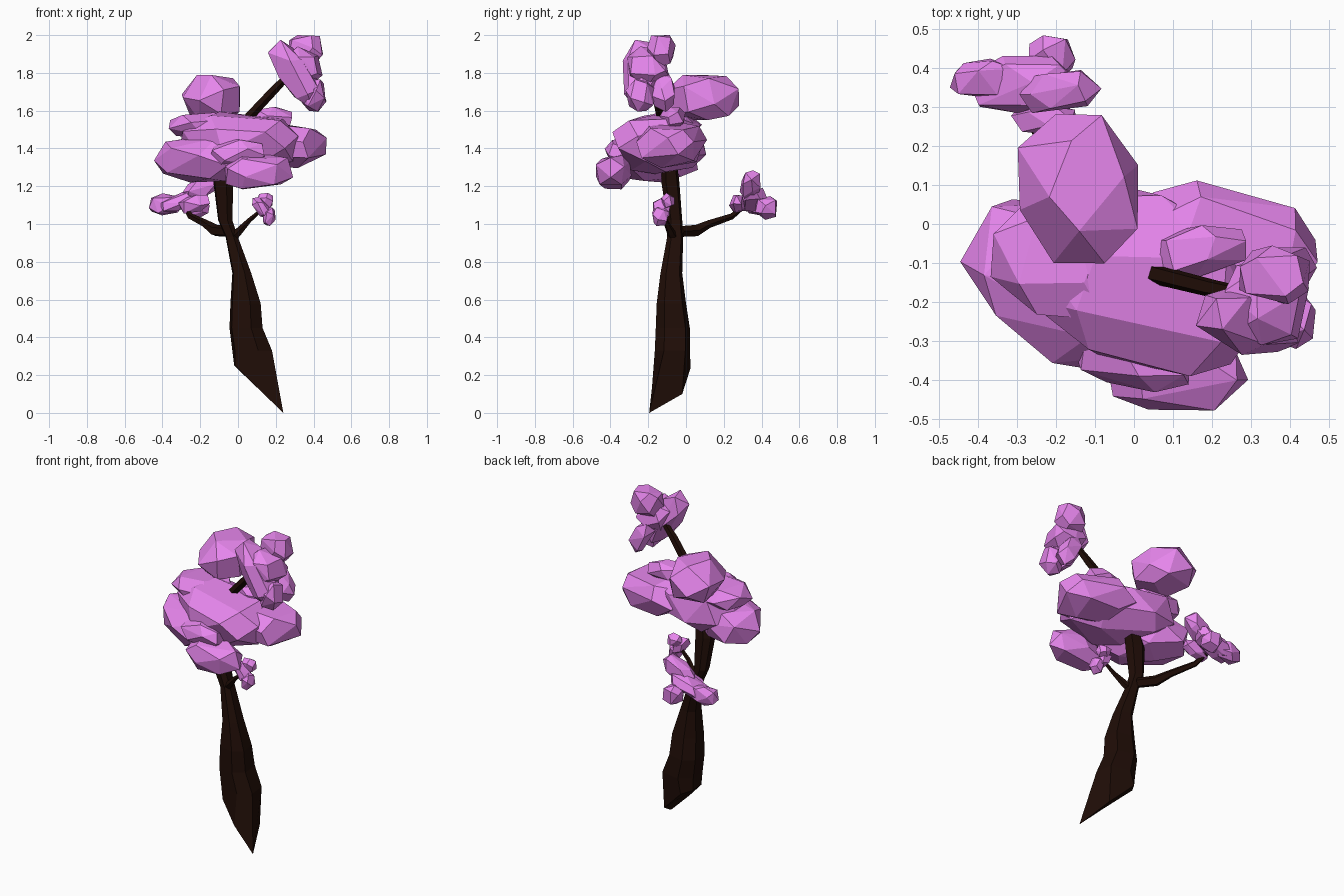
import bpy, bmesh, math, random
from mathutils import Vector, Euler


def material(name, color):
    m = bpy.data.materials.new(name)
    m.diffuse_color = color
    return m


LEAF = material("pink_leaves", (0.8, 0.24, 0.85, 1))
BARK = material("dark_bark", (0.014, 0.004, 0.002, 1))


def finish(bm, name, mat):
    bmesh.ops.recalc_face_normals(bm, faces=bm.faces)
    me = bpy.data.meshes.new(name)
    bm.to_mesh(me)
    bm.free()
    me.materials.append(mat)
    ob = bpy.data.objects.new(name, me)
    bpy.context.collection.objects.link(ob)
    return ob


def loft(name, rings):
    bm = bmesh.new()
    loops = [[bm.verts.new(p) for p in r] for r in rings]
    n = len(loops[0])
    for a, b in zip(loops, loops[1:]):
        for i in range(n):
            j = (i + 1) % n
            bm.faces.new((a[i], a[j], b[j], b[i]))
    bm.faces.new(loops[0])
    bm.faces.new(loops[-1])
    return finish(bm, name, BARK)


def bulge(v, e):
    # pushes a -1..1 coordinate outward for boxier shapes
    return math.copysign(abs(v) ** e, v)


def section(x0, x1, y0, y1, z):
    pts = []
    for i in range(6):
        a = math.radians(60 * i - 20)
        pts.append(((x0 + x1) / 2 + (x1 - x0) / 2 * bulge(math.cos(a) / 0.94, 0.7),
                    (y0 + y1) / 2 + (y1 - y0) / 2 * bulge(math.sin(a) / 0.985, 0.7), z))
    return pts


def branch(name, path):
    # path entries: x, y, z, radius
    pts = [Vector(p[:3]) for p in path]
    rings = []
    for i, p in enumerate(pts):
        d = pts[min(i + 1, len(pts) - 1)] - pts[max(i - 1, 0)]
        u = d.cross(Vector((0.1, -0.2, 1))).normalized()
        v = d.cross(u).normalized()
        rings.append([p + path[i][3] * (u * math.cos(k * math.tau / 5) + v * math.sin(k * math.tau / 5))
                      for k in range(5)])
    return loft(name, rings)


def blob(bm, rng, c, r, yaw=0, tilt=0, n=20):
    # faceted convex clump: jittered spiral points on a unit sphere, hulled
    pts = []
    for i in range(n):
        z = 1 - 2 * (i + 0.5) / n
        a = i * 2.39996 + rng.uniform(-0.3, 0.3)
        s = math.sqrt(1 - z * z)
        pts.append(Vector((s * math.cos(a), s * math.sin(a), z)))
    rot0 = Euler([rng.uniform(0, 6) for _ in range(3)]).to_matrix()
    pts = [rot0 @ p for p in pts]
    lo = [min(p[k] for p in pts) for k in range(3)]
    hi = [max(p[k] for p in pts) for k in range(3)]
    rot = Euler((0, math.radians(tilt), math.radians(yaw))).to_matrix()
    part = bmesh.new()
    for p in pts:
        q = Vector([bulge(2 * (p[k] - lo[k]) / (hi[k] - lo[k]) - 1, 0.82) * r[k] for k in range(3)])
        part.verts.new(Vector(c) + rot @ q)
    bmesh.ops.convex_hull(part, input=part.verts)
    bmesh.ops.dissolve_limit(part, angle_limit=0.2, verts=part.verts, edges=part.edges)
    tmp = bpy.data.meshes.new("tmp")
    part.to_mesh(tmp)
    part.free()
    bm.from_mesh(tmp)
    bpy.data.meshes.remove(tmp)


def clump(name, seed, blobs):
    rng = random.Random(seed)
    bm = bmesh.new()
    for b in blobs:
        blob(bm, rng, *b)
    return finish(bm, name, LEAF)


# Trunk with a slanted cut base, narrowing at the fork
base = [(0.24, -0.195, 0.0), (0.165, -0.02, 0.1), (0.02, 0.025, 0.24),
        (-0.02, -0.04, 0.25), (-0.015, -0.13, 0.25), (0.1, -0.18, 0.135)]
loft("trunk", [base,
               section(-0.03, 0.18, -0.165, 0.02, 0.33),
               section(-0.045, 0.13, -0.16, 0.02, 0.45),
               section(-0.04, 0.12, -0.155, 0.0, 0.58),
               section(-0.03, 0.07, -0.135, -0.02, 0.74),
               section(-0.065, 0.0, -0.1, -0.015, 0.93),
               section(-0.105, -0.03, -0.1, -0.02, 1.02),
               section(-0.13, -0.025, -0.13, -0.035, 1.22),
               section(-0.09, -0.01, -0.13, -0.06, 1.42)])

# Side branches
branch("left_branch", [(-0.05, -0.03, 0.96, 0.03), (-0.12, 0.05, 0.965, 0.032),
                       (-0.17, 0.12, 1.0, 0.022), (-0.25, 0.24, 1.04, 0.017),
                       (-0.28, 0.3, 1.09, 0.014)])
branch("right_branch", [(-0.04, -0.06, 0.92, 0.03), (0.0, -0.08, 0.955, 0.022),
                        (0.06, -0.11, 1.02, 0.013), (0.13, -0.12, 1.08, 0.009)])
branch("top_branch", [(-0.05, -0.09, 1.38, 0.035), (0.06, -0.13, 1.57, 0.026),
                      (0.2, -0.165, 1.72, 0.024), (0.3, -0.18, 1.82, 0.015)])

# Main crown
clump("main_crown", 4, [
    ((0.01, -0.14, 1.43), (0.33, 0.22, 0.165), -22, 0, 24),
    ((-0.19, -0.155, 1.345), (0.26, 0.17, 0.125), -38, 0, 22),
    ((0.22, -0.08, 1.42), (0.245, 0.175, 0.12), -12, 4, 22),
    ((0.11, -0.385, 1.28), (0.18, 0.095, 0.09), -4, -4, 18),
    ((-0.17, -0.09, 1.52), (0.2, 0.16, 0.07), -20, 0, 18),
    ((0.17, -0.07, 1.56), (0.12, 0.065, 0.06), 10, 0, 16),
    ((0.0, -0.34, 1.38), (0.15, 0.08, 0.07), -10, 0, 16)])
clump("crown_dome", 8, [((-0.14, 0.09, 1.67), (0.16, 0.2, 0.12), 12, 0, 18)])

# Upper right clump
clump("upper_clump", 11, [
    ((0.31, -0.24, 1.79), (0.2, 0.095, 0.085), 0, 55, 18),
    ((0.36, -0.13, 1.915), (0.09, 0.075, 0.085), 0, 0, 16),
    ((0.34, -0.2, 1.83), (0.11, 0.11, 0.1), 0, 40, 16),
    ((0.39, -0.12, 1.7), (0.11, 0.06, 0.055), 0, 60, 14),
    ((0.4, -0.24, 1.68), (0.065, 0.08, 0.085), 0, 0, 14)])

# Left back clump
clump("left_clump", 15, [
    ((-0.385, 0.37, 1.105), (0.09, 0.05, 0.058), 10, -5, 16),
    ((-0.28, 0.36, 1.13), (0.14, 0.075, 0.045), 5, -20, 16),
    ((-0.19, 0.34, 1.195), (0.11, 0.05, 0.055), 10, -35, 16),
    ((-0.21, 0.425, 1.085), (0.06, 0.058, 0.063), 0, 0, 14),
    ((-0.23, 0.27, 1.105), (0.08, 0.042, 0.045), 0, -15, 14)])

# Small right clump
clump("right_clump", 19, [
    ((0.125, -0.13, 1.085), (0.07, 0.045, 0.035), 0, 50, 14),
    ((0.165, -0.135, 1.04), (0.035, 0.045, 0.05), 0, 0, 14),
    ((0.14, -0.095, 1.125), (0.045, 0.035, 0.04), 0, 0, 14)])
